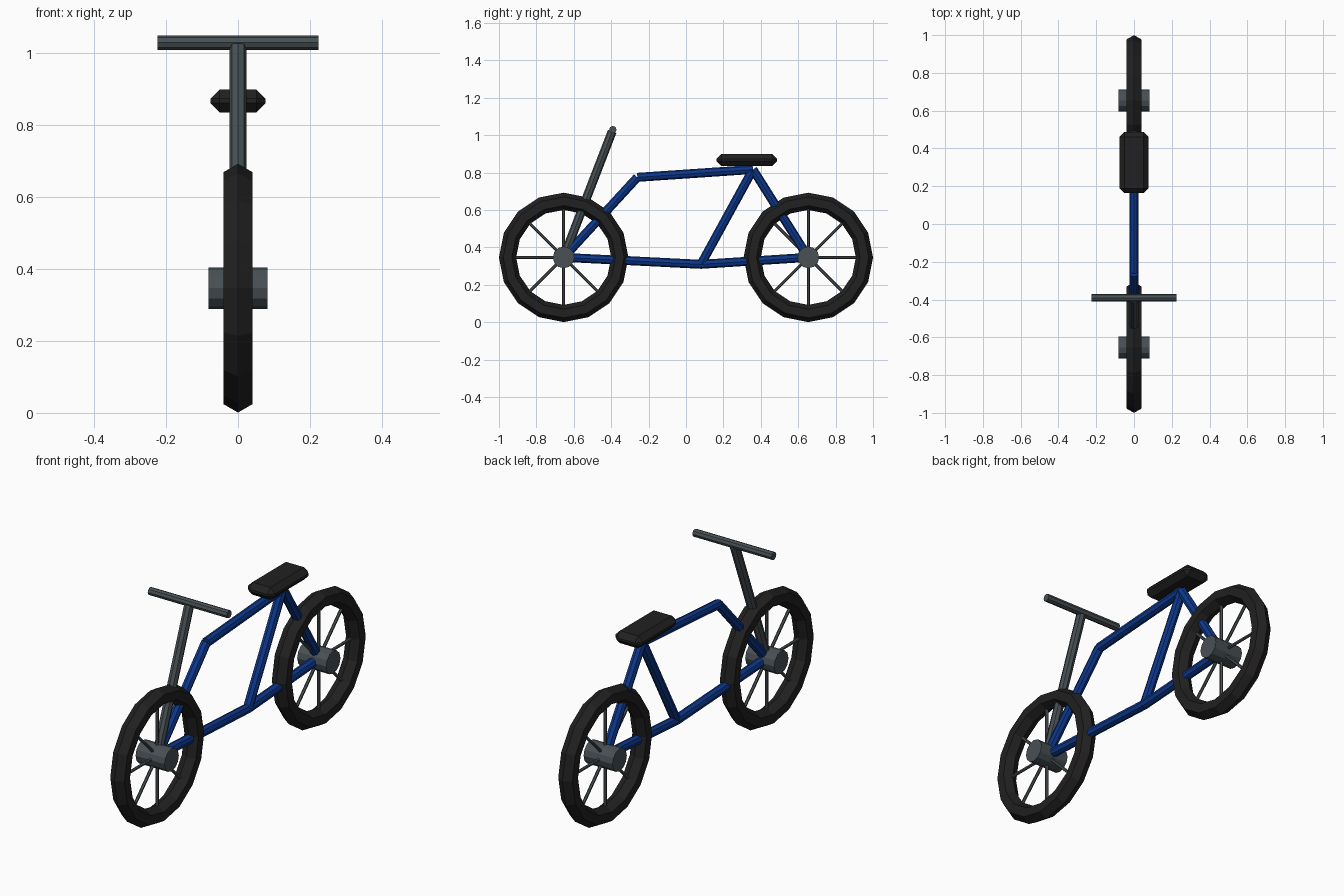
import bpy
import math
from mathutils import Vector, Matrix

if "Cube" in bpy.data.objects:
    bpy.data.objects.remove(bpy.data.objects["Cube"])


def material(name, rgb):
    m = bpy.data.materials.new(name)
    m.diffuse_color = (*rgb, 1)
    m.use_nodes = True
    m.node_tree.nodes["Principled BSDF"].inputs["Base Color"].default_value = m.diffuse_color
    return m


RUBBER = material("black_rubber", (0.016, 0.015, 0.015))
METAL = material("grey_metal", (0.065, 0.08, 0.088))
BLUE = material("blue_paint", (0.004, 0.04, 0.27))


def finish(name, mat):
    ob = bpy.context.object
    ob.name = name
    ob.data.materials.append(mat)
    return ob


def tube(name, a, b, radius, sides, mat):
    """Cylinder running from point a to point b."""
    a, b = Vector(a), Vector(b)
    d = b - a
    bpy.ops.mesh.primitive_cylinder_add(
        vertices=sides, radius=radius, depth=d.length, location=(a + b) / 2,
        rotation=d.to_track_quat('Z', 'Y').to_euler())
    return finish(name, mat)


AXLE_Y, AXLE_Z = 0.654, 0.347

# Wheels: low-poly tyre, hub and eight spokes
for label, y in (("front", -AXLE_Y), ("rear", AXLE_Y)):
    centre = Vector((0, y, AXLE_Z))
    bpy.ops.mesh.primitive_torus_add(
        major_segments=16, minor_segments=6, major_radius=0.3,
        minor_radius=0.046, location=centre, rotation=(0, math.pi / 2, 0))
    finish(label + "_tyre", RUBBER)
    tube(label + "_hub", centre - Vector((0.082, 0, 0)),
         centre + Vector((0.082, 0, 0)), 0.058, 12, METAL)
    for i in range(8):
        spoke = Matrix.Rotation(i * math.pi / 4, 3, 'X') @ Vector((0, 0, 0.28))
        tube(f"{label}_spoke_{i + 1}", centre, centre + spoke, 0.008, 6, METAL)

# Frame tubes
front = (0, -AXLE_Y, AXLE_Z)
rear = (0, AXLE_Y, AXLE_Z)
head = (0, -0.26, 0.775)
saddle_joint = (0, 0.358, 0.817)
crank = (0, 0.08, 0.31)
for name, a, b in (("front_frame_tube", front, head),
                   ("top_tube", head, saddle_joint),
                   ("rear_stay", saddle_joint, rear),
                   ("seat_tube", saddle_joint, crank),
                   ("lower_front_tube", front, crank),
                   ("lower_rear_tube", crank, rear)):
    tube(name, a, b, 0.024, 8, BLUE)

# Steering stem and handlebar
tube("steering_stem", front, (0, -0.395, 1.02), 0.024, 8, METAL)
tube("handlebar", (-0.224, -0.391, 1.03), (0.224, -0.391, 1.03), 0.02, 8, METAL)

# Seat: chamfered block
bpy.ops.mesh.primitive_cube_add(size=1, location=(0, 0.325, 0.868))
seat = finish("seat", RUBBER)
seat.data.transform(Matrix.Diagonal((0.154, 0.324, 0.064, 1)))
bevel = seat.modifiers.new("chamfer", 'BEVEL')
bevel.width = 0.026
bevel.segments = 1
